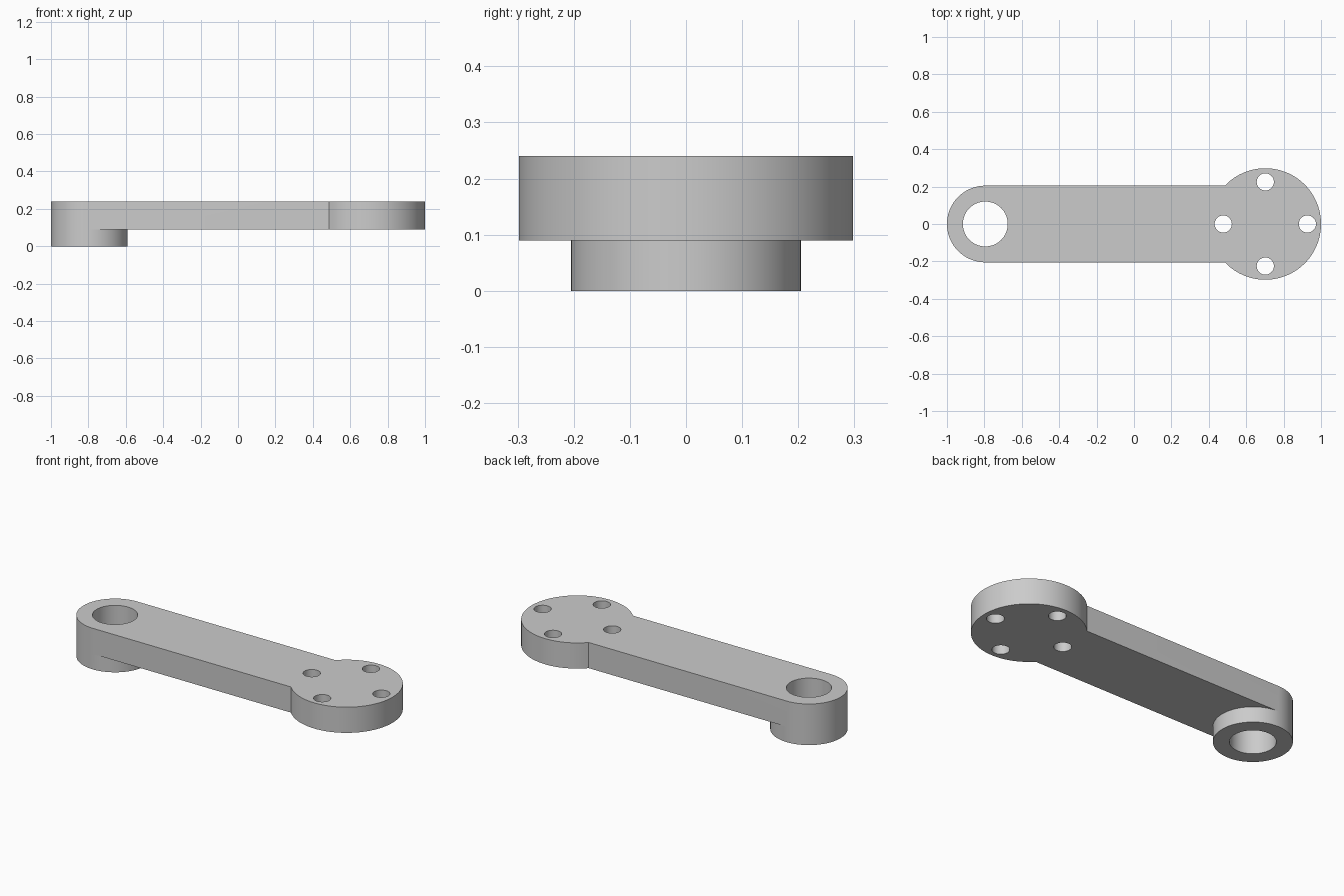
import bpy
import bmesh
from math import asin, cos, sin, pi, radians

if "Cube" in bpy.data.objects:
    bpy.data.objects.remove(bpy.data.objects["Cube"], do_unlink=True)

# Main dimensions
BOSS_X, BOSS_R, BORE_R = -0.795, 0.205, 0.12
DISC_X, DISC_R = 0.702, 0.298
BOLT_R, BOLT_CIRCLE = 0.046, 0.225
ARM_BOTTOM, TOP = 0.09, 0.24


def arc(cx, cy, r, start, end, steps):
    return [(cx + r * cos(start + (end - start) * i / steps),
             cy + r * sin(start + (end - start) * i / steps))
            for i in range(steps + 1)]


def circle(cx, cy, r, steps):
    return arc(cx, cy, r, 0, 2 * pi, steps)[:-1]


bm = bmesh.new()


def wall(loop, z0, z1):
    low = [bm.verts.new((x, y, z0)) for x, y in loop]
    high = [bm.verts.new((x, y, z1)) for x, y in loop]
    for i in range(len(loop)):
        j = (i + 1) % len(loop)
        bm.faces.new((low[i], low[j], high[j], high[i]))


def cap(loops, z, up):
    edges = []
    for loop in loops:
        verts = [bm.verts.new((x, y, z)) for x, y in loop]
        edges += [bm.edges.new((verts[i - 1], verts[i])) for i in range(len(verts))]
    bmesh.ops.triangle_fill(bm, edges=edges, use_beauty=True, normal=(0, 0, up))


# Outlines of the plate, the boss and the holes
corner = pi - asin(BOSS_R / DISC_R)
disc_edge = arc(DISC_X, 0, DISC_R, -corner, corner, 72)
round_end = arc(BOSS_X, 0, BOSS_R, pi / 2, 3 * pi / 2, 36)
boss_front = arc(BOSS_X, 0, BOSS_R, pi / 2, -pi / 2, 36)
boss = round_end + boss_front[::-1][1:-1]
bore = circle(BOSS_X, 0, BORE_R, 64)
bolts = [circle(DISC_X + BOLT_CIRCLE * cos(k * pi / 2),
                BOLT_CIRCLE * sin(k * pi / 2), BOLT_R, 32) for k in range(4)]

# Plate: top, underside up to the boss, and outer wall
cap([disc_edge + round_end, bore] + bolts, TOP, 1)
cap([disc_edge + boss_front] + bolts, ARM_BOTTOM, -1)
wall(disc_edge + round_end, ARM_BOTTOM, TOP)

# Boss below the plate
cap([boss, bore], 0, -1)
wall(boss, 0, ARM_BOTTOM)

# Through holes
wall(bore, 0, TOP)
for hole in bolts:
    wall(hole, ARM_BOTTOM, TOP)

bmesh.ops.remove_doubles(bm, verts=bm.verts[:], dist=0.00002)
bmesh.ops.recalc_face_normals(bm, faces=bm.faces[:])

mesh = bpy.data.meshes.new("lever_arm")
bm.to_mesh(mesh)
bm.free()
lever = bpy.data.objects.new("lever_arm", mesh)
bpy.context.collection.objects.link(lever)

# Plain grey
grey = bpy.data.materials.new("light_grey")
grey.use_nodes = True
color = (0.6, 0.6, 0.6, 1)
grey.diffuse_color = color
grey.node_tree.nodes["Principled BSDF"].inputs["Base Color"].default_value = color
mesh.materials.append(grey)

# Smooth round walls, crisp rims
bpy.ops.object.select_all(action="DESELECT")
lever.select_set(True)
bpy.context.view_layer.objects.active = lever
bpy.ops.object.shade_smooth_by_angle(angle=radians(30))
